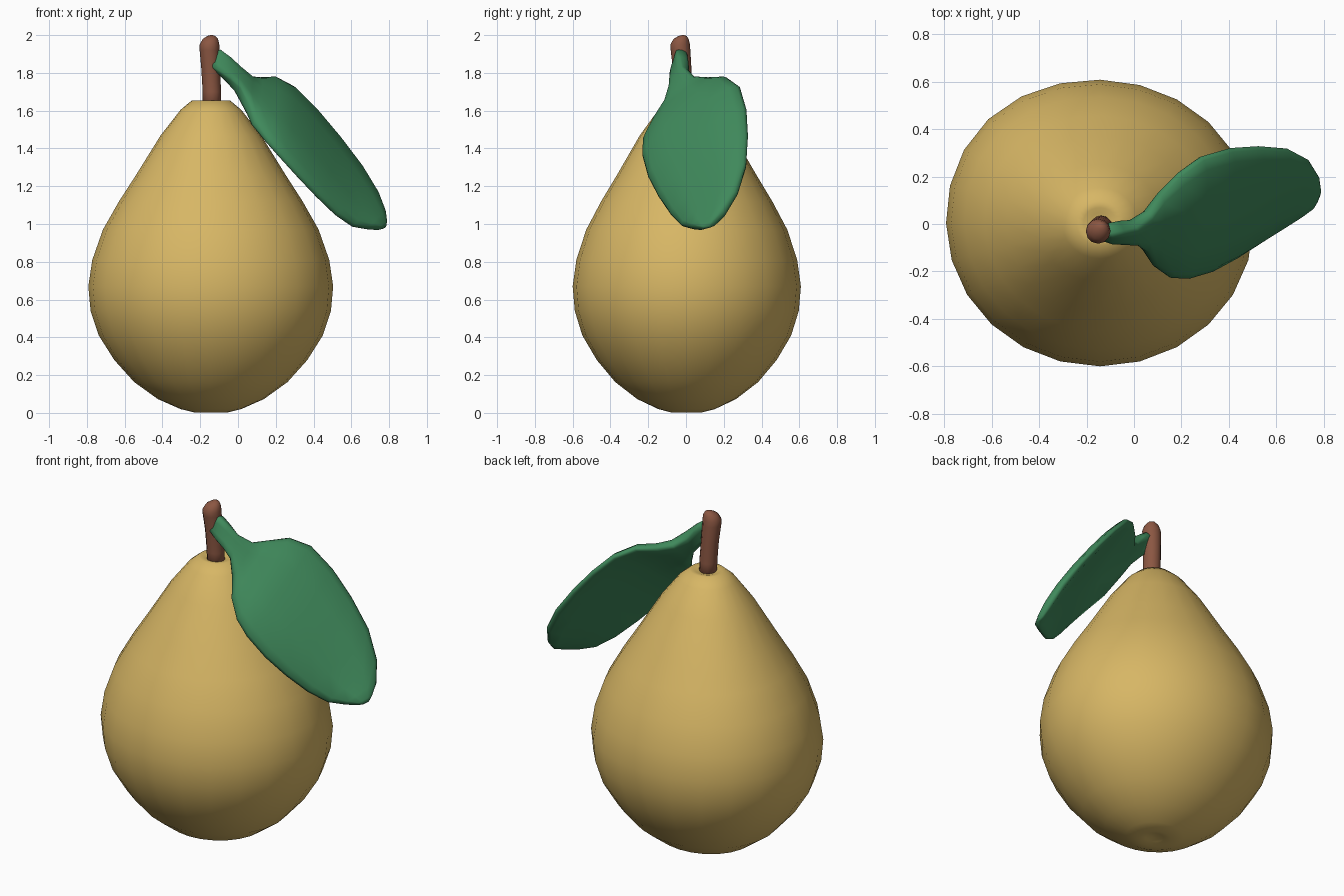
import bpy, bmesh, math
from mathutils import Vector


def material(name, rgb):
    m = bpy.data.materials.new(name)
    m.diffuse_color = (*rgb, 1)
    return m


def loft(name, rings, mat):
    """Skin a list of closed rings and cap both ends."""
    bm = bmesh.new()
    loops = [[bm.verts.new(p) for p in ring] for ring in rings]
    n = len(loops[0])
    for a, b in zip(loops, loops[1:]):
        for i in range(n):
            j = (i + 1) % n
            bm.faces.new((a[i], a[j], b[j], b[i]))
    bm.faces.new(loops[0][::-1])
    bm.faces.new(loops[-1])
    bmesh.ops.recalc_face_normals(bm, faces=bm.faces)
    for f in bm.faces:
        f.smooth = True
    me = bpy.data.meshes.new(name)
    bm.to_mesh(me)
    bm.free()
    me.materials.append(mat)
    ob = bpy.data.objects.new(name, me)
    bpy.context.collection.objects.link(ob)
    return ob


def circle(cx, cy, z, rx, ry, n, bulge=0.0):
    """Ring of points; bulge swells the back left slightly."""
    ring = []
    for i in range(n):
        a = 2 * math.pi * i / n
        s = 1 + bulge * max(0, math.cos(a - 0.75 * math.pi)) ** 6
        ring.append((cx + s * rx * math.cos(a), cy + s * ry * math.sin(a), z))
    return ring


yellow = material("pear yellow", (0.68, 0.47, 0.13))
brown = material("stem brown", (0.26, 0.095, 0.055))
green = material("leaf green", (0.05, 0.25, 0.105))

# Fruit: (radius, height), slightly narrower front to back, dimpled at both ends
profile = [(0.015, 0.018), (0.05, 0.012), (0.09, 0.003), (0.16, 0.02), (0.28, 0.073),
           (0.405, 0.163), (0.51, 0.28), (0.592, 0.41), (0.635, 0.54), (0.647, 0.67),
           (0.626, 0.81), (0.57, 0.97), (0.485, 1.12), (0.395, 1.26), (0.265, 1.47),
           (0.16, 1.605), (0.10, 1.655), (0.07, 1.653), (0.045, 1.645), (0.01, 1.64)]
loft("fruit", [circle(-0.143, 0.003, z, r, r * 0.932, 24, 0.03) for r, z in profile], yellow)

# Stem: nearly straight, flaring into a rounded tip
stem = [(-0.138, -0.012, 1.60, 0.049), (-0.138, -0.015, 1.70, 0.049), (-0.145, -0.02, 1.82, 0.049),
        (-0.151, -0.029, 1.92, 0.052), (-0.151, -0.031, 1.95, 0.052),
        (-0.146, -0.026, 1.98, 0.040), (-0.141, -0.018, 1.995, 0.022), (-0.14, -0.016, 2.0, 0.006)]
loft("stem", [circle(x, y, z, r, r, 12) for x, y, z, r in stem], brown)

# Leaf: stalk and blade, given as (lower edge, upper edge, half thickness) stations
stations = [
    ((-0.135, -0.05, 1.82), (-0.135, -0.02, 1.91), 0.026),
    ((-0.095, -0.06, 1.79), (-0.095, -0.02, 1.92), 0.032),
    ((-0.05, -0.065, 1.755), (-0.05, -0.01, 1.88), 0.034),
    ((0.0, -0.075, 1.71), (0.0, 0.0, 1.825), 0.034),
    ((0.04, -0.11, 1.63), (0.06, 0.05, 1.775), 0.031),
    ((0.08, -0.175, 1.53), (0.11, 0.13, 1.77), 0.028),
    ((0.15, -0.225, 1.44), (0.19, 0.215, 1.775), 0.026),
    ((0.22, -0.23, 1.36), (0.285, 0.285, 1.725), 0.026),
    ((0.32, -0.20, 1.25), (0.405, 0.32, 1.605), 0.026),
    ((0.42, -0.145, 1.145), (0.525, 0.328, 1.465), 0.026),
    ((0.52, -0.08, 1.05), (0.645, 0.318, 1.31), 0.026),
    ((0.61, -0.02, 0.99), (0.735, 0.27, 1.165), 0.026),
    ((0.69, 0.03, 0.98), (0.775, 0.205, 1.06), 0.025),
    ((0.745, 0.065, 0.978), (0.783, 0.15, 1.005), 0.018),
    ((0.768, 0.09, 0.978), (0.782, 0.125, 0.985), 0.007)]
# Rounded-edge cross-section: (fraction of half width, fraction of half thickness)
half = [(1.0, 0.0), (0.97, 0.55), (0.85, 0.95), (0.4, 1.0), (0.0, 0.95),
        (-0.4, 1.0), (-0.85, 0.95), (-0.97, 0.55)]
section = half + [(-u, -v) for u, v in half]

mids = [(Vector(a) + Vector(b)) / 2 for a, b, _ in stations]
rings = []
for i, (a, b, t) in enumerate(stations):
    along = mids[min(i + 1, len(mids) - 1)] - mids[max(i - 1, 0)]
    across = (Vector(b) - Vector(a)) / 2
    normal = along.cross(across).normalized()
    dome = 0.17 * max(0, across.length - 0.07)      # blade bulges outward
    rings.append([mids[i] + across * u + normal * (t * v + dome * (1 - abs(u) ** 3))
                  for u, v in section])
loft("leaf", rings, green)
